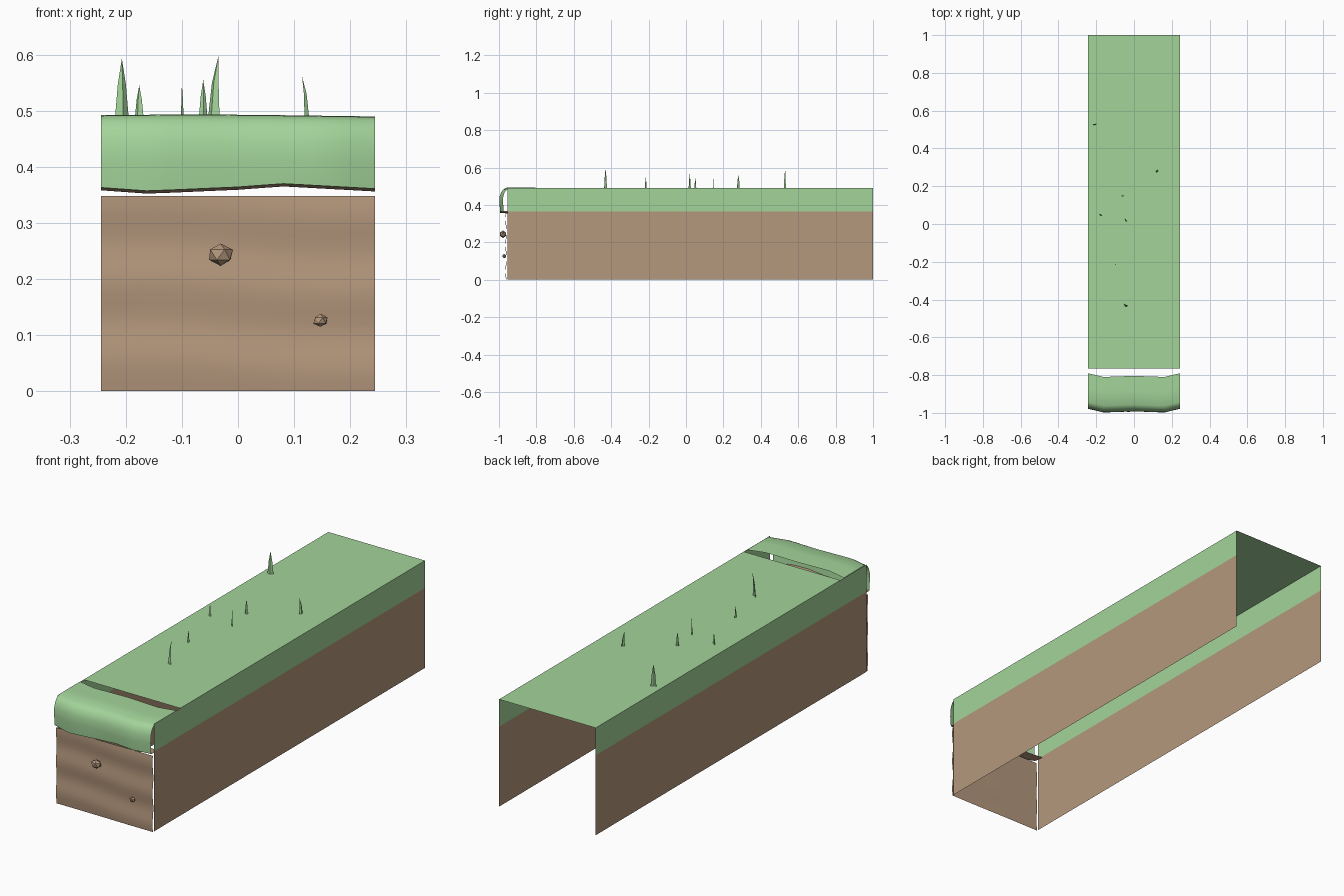
import bpy, bmesh, math, random
from mathutils import Vector

if "Cube" in bpy.data.objects:
    bpy.data.objects.remove(bpy.data.objects["Cube"])

random.seed(4)
W = 0.244        # half width
TOP = 0.49       # turf surface
SPLIT = 0.365    # soil / turf boundary


def material(name, rgb):
    m = bpy.data.materials.new(name)
    m.diffuse_color = (*rgb, 1)
    m.use_nodes = True
    m.node_tree.nodes["Principled BSDF"].inputs["Base Color"].default_value = m.diffuse_color
    return m


GREEN = material("grass green", (0.367, 0.658, 0.323))
BROWN = material("soil brown", (0.462, 0.314, 0.205))


def finish(name, bm, mat, smooth=False):
    me = bpy.data.meshes.new(name)
    bm.to_mesh(me)
    bm.free()
    me.materials.append(mat)
    if smooth:
        me.shade_smooth()
    ob = bpy.data.objects.new(name, me)
    bpy.context.collection.objects.link(ob)
    return ob


def sheet(name, us, vs, fn, mat, smooth=False):
    """Open surface: fn(u, v) gives each point of a grid."""
    bm = bmesh.new()
    rows = [[bm.verts.new(fn(u, v)) for u in us] for v in vs]
    for a, b in zip(rows, rows[1:]):
        for i in range(len(us) - 1):
            bm.faces.new((a[i], a[i + 1], b[i + 1], b[i]))
    return finish(name, bm, mat, smooth)


def interp(x, pts):
    for (x0, y0), (x1, y1) in zip(pts, pts[1:]):
        if x <= x1:
            return y0 + (y1 - y0) * (x - x0) / (x1 - x0)
    return pts[-1][1]


# Flat turf top and two-tone side walls (open at the back and below)
sheet("turf_top", (-W, W), (-0.765, 1), lambda u, v: (u, v, TOP), GREEN)
for side, sx in (("right", 1), ("left", -1)):
    ys = (-0.955, 1) if sx > 0 else (1, -0.955)
    for part, zs, mat in (("soil", (0, SPLIT), BROWN), ("turf", (SPLIT, TOP), GREEN)):
        sheet(f"{side}_{part}_wall", ys, zs, lambda u, v: (sx * W, u, v), mat)

# Gently rippled soil face at the front
xs = [-W + 2 * W * i / 12 for i in range(13)]
zs = [0.348 * i / 20 for i in range(21)]


def soil_point(x, z):
    ripple = 0.003 * math.sin(2 * math.pi * (z - 0.08) / 0.14 + 0.5 * math.sin(9 * x))
    return (x, -0.962 + ripple, z)


sheet("front_soil_face", xs, zs, soil_point, BROWN, True)

# Turf lip rolling over the front edge
BULGE = [(-W, 0), (-0.16, -0.02), (0, -0.014), (0.16, -0.02), (W, 0)]
HEM = [(-W, 0.363), (-0.16, 0.357), (0, 0.364), (0.08, 0.370), (W, 0.361)]
PROFILE = [(-0.974, None), (-0.978, 0.41), (-0.977, 0.445), (-0.969, 0.468),
           (-0.958, 0.482), (-0.942, TOP), (-0.87, 0.491), (-0.79, TOP)]


def lip_point(x, p):
    y, z = p
    if z is None:
        z = interp(x, HEM)
    elif z >= TOP:
        z += 0.002 * math.cos(7 * (x + 0.08))
    return (x, y + interp(x, BULGE), z)


def hem_point(x, v):
    y = -0.922 if v == 0 else -0.974 + interp(x, BULGE)
    return (x, y, interp(x, HEM) - (0.005 if v == 0 else 0))


sheet("turf_lip", xs, PROFILE, lip_point, GREEN, True)
sheet("lip_underside", xs, (0, 1), hem_point, BROWN)

# Pebbles set into the soil face
for i, (x, y, z, r) in enumerate(((-0.031, -0.978, 0.243, 0.025),
                                  (0.147, -0.972, 0.126, 0.014))):
    bm = bmesh.new()
    bmesh.ops.create_icosphere(bm, subdivisions=1, radius=r)
    for v in bm.verts:
        k = random.uniform(0.9, 1.05)
        v.co = Vector((v.co.x * k + x, v.co.y * 0.8 * k + y, v.co.z * 0.85 * k + z))
    finish(f"pebble_{i + 1}", bm, BROWN)

# Grass blades: x, y, tip height, base extent in x and y, tip lean in x
BLADES = [(-0.207, 0.53, 0.593, 0.024, 0.008, 0.0),
          (0.122, 0.28, 0.562, 0.007, 0.015, -0.008),
          (-0.062, 0.15, 0.555, 0.015, 0.002, 0.0),
          (-0.176, 0.05, 0.545, 0.015, -0.010, 0.0),
          (-0.042, 0.02, 0.565, 0.010, -0.012, 0.002),
          (-0.100, -0.215, 0.547, 0.003, 0.010, 0.0),
          (-0.043, -0.43, 0.597, 0.020, -0.015, 0.008)]
for i, (x, y, tip, dx, dy, lean) in enumerate(BLADES):
    bm = bmesh.new()
    half = Vector((dx, dy, 0)) / 2
    fold = Vector((dy, -dx, 0)) * 0.3
    rows = []
    for t, w in ((0, 1), (0.55, 0.6)):
        c = Vector((x + lean * t * t, y, TOP + (tip - TOP) * t))
        rows.append([bm.verts.new(c + o * w) for o in (-half, fold, half)])
    point = bm.verts.new((x + lean, y, tip))
    a, b = rows
    for k in (0, 1):
        bm.faces.new((a[k], a[k + 1], b[k + 1], b[k]))
        bm.faces.new((b[k], b[k + 1], point))
    finish(f"grass_blade_{i + 1}", bm, GREEN)
